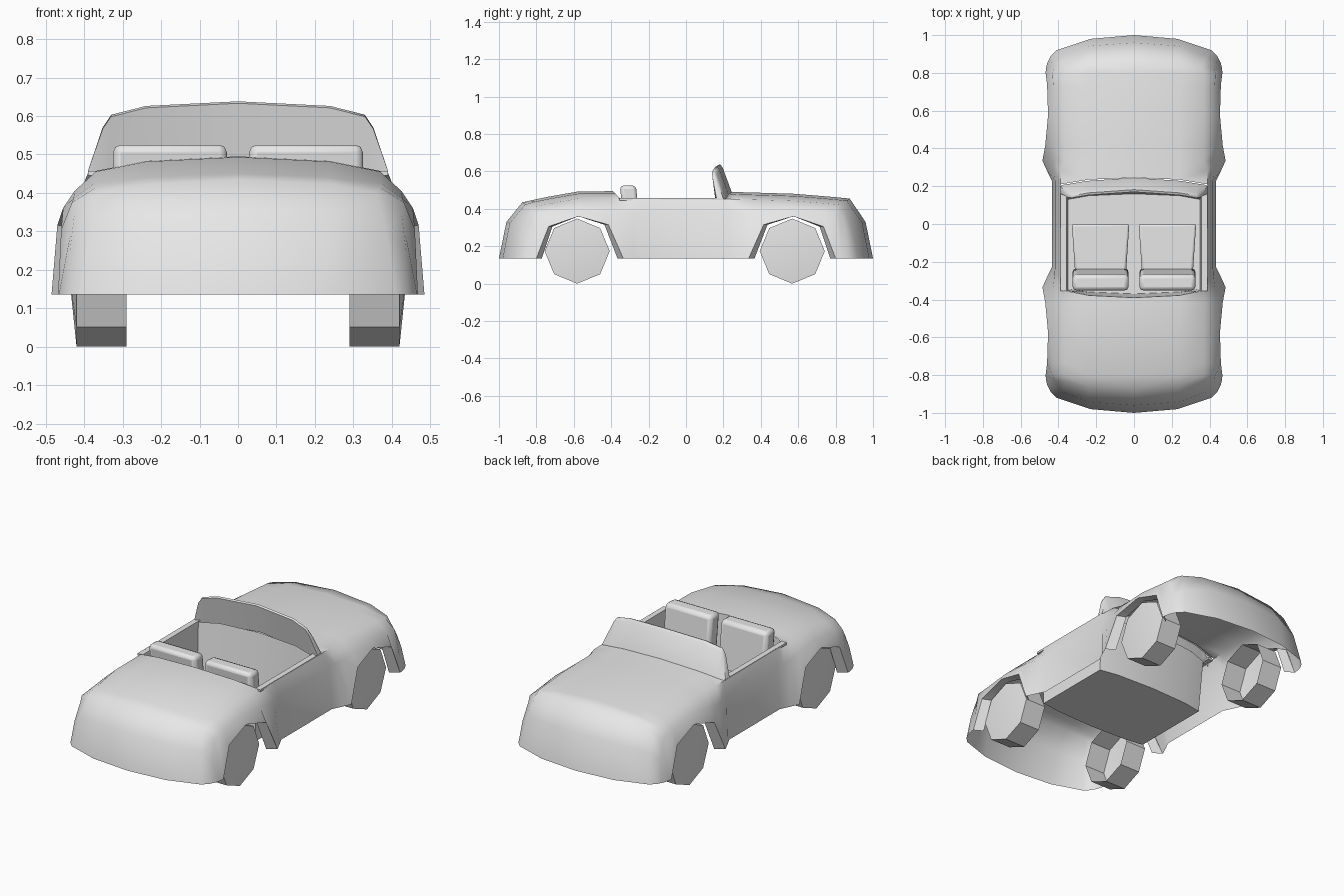
import bpy, bmesh, math

if "Cube" in bpy.data.objects:
    bpy.data.objects.remove(bpy.data.objects["Cube"])

grey = bpy.data.materials.new("plain grey")
grey.diffuse_color = (0.8, 0.8, 0.8, 1)
grey.use_nodes = True
grey.node_tree.nodes["Principled BSDF"].inputs["Base Color"].default_value = grey.diffuse_color


def finish(name, bm, mirror=True, angle=40, bevel=0):
    me = bpy.data.meshes.new(name)
    bm.to_mesh(me)
    bm.free()
    me.materials.append(grey)
    ob = bpy.data.objects.new(name, me)
    bpy.context.collection.objects.link(ob)
    bpy.ops.object.select_all(action='DESELECT')
    ob.select_set(True)
    bpy.context.view_layer.objects.active = ob
    bpy.ops.object.shade_smooth_by_angle(angle=math.radians(angle))
    if bevel:
        b = ob.modifiers.new("bevel", 'BEVEL')
        b.width, b.segments = bevel, 2
    if mirror:
        ob.modifiers.new("mirror", 'MIRROR')
    return ob


def loft(bm, rows, closed=False):
    """Quads between neighbouring rows of points; None leaves a gap."""
    v = [[bm.verts.new(p) if p else None for p in r] for r in rows]
    n = len(rows[0])
    for a, b in zip(v, v[1:]):
        for j in range(n if closed else n - 1):
            k = (j + 1) % n
            q = (a[j], a[k], b[k], b[j])
            if all(q):
                bm.faces.new(q)
    return v


def lerp_table(t, x):
    for (x0, y0), (x1, y1) in zip(t, t[1:]):
        if x <= x1:
            return y0 + (y1 - y0) * (x - x0) / (x1 - x0)
    return t[-1][1]


# Body shell: cross-sections along y, flared over the open wheel arches
# |y|, side x, side z, lower edge x, lower edge z
SIDE = [(0.23, .418, .375, .435, .135), (0.28, .422, .375, .46, .135),
        (0.335, .428, .375, .485, .135), (0.415, .430, .390, .470, .315),
        (0.575, .425, .405, .455, .360), (0.735, .428, .385, .460, .305),
        (0.80, .432, .375, .468, .135)]
REAR_TOP = [(.3, .495), (.6, .493), (.88, .435)]
FRONT_TOP = [(.2, .492), (.6, .48), (.88, .455)]


def side_row(s, y, x3, z3, x4, z4):
    zc = lerp_table(FRONT_TOP if s > 0 else REAR_TOP, y)
    ys = [y, y, y]
    top_open = s < 0 and y < .33          # cockpit has no deck
    if s < 0 and .33 < y < .34:
        ys = [.39, .378, .352]
    if s > 0 and y < .24:
        ys = [.245, .235, .21]
    p0 = None if top_open else (0, s * ys[0], zc)
    p1 = None if top_open else (.24, s * ys[1], zc - .012)
    x2 = .388 if y < .3 else .37
    row = [p0, p1, (x2, s * ys[2], zc - .038), (x3, s * y, z3), (x4, s * y, z4)]
    arch = y > .3
    yl = y + (.575 - y) * .13
    row.append((x4 - .05, s * yl, z4) if arch else None)   # arch lip
    return row


def end_rows(s):
    zt = .455 if s > 0 else .435
    e = [[(0, .875, zt), (.24, .86, zt - .012), (.36, .835, zt - .035),
          (.425, .82, .35), (.466, .825, .135)],
         [(0, .96, .33), (.24, .942, .325), (.385, .888, .30),
          (.437, .857, .25), (.46, .85, .135)],
         [(0, 1, .135), (.23, .98, .135), (.41, .92, .135),
          (.44, .89, .135), (.45, .872, .135)]]
    return [[(x, s * y, z) for x, y, z in r] + [None] for r in e]


bm = bmesh.new()
rear = [side_row(-1, *r) for r in SIDE] + end_rows(-1)
front = [side_row(1, *r) for r in SIDE] + end_rows(1)
loft(bm, rear[::-1] + front)
finish("body_shell", bm, angle=50)

# Cockpit tub with floor
bm = bmesh.new()
rim = [(0, -.39, .495), (.24, -.378, .483), (.36, -.352, .455),
       (.36, .155, .45), (.24, .18, .465), (0, .195, .47)]
low = [(0, -.37, .145), (.24, -.36, .145), (.35, -.345, .145),
       (.35, .13, .145), (.24, .15, .145), (0, .16, .145)]
v = loft(bm, [low, rim])
bm.faces.new(v[0])
bmesh.ops.reverse_faces(bm, faces=[f for f in bm.faces if len(f.verts) == 4])
for f in bm.faces:                       # walls face into the cockpit
    f.normal_update()
    c = f.calc_center_median()
    d = f.normal.z if len(f.verts) > 4 else -(f.normal.x * c.x + f.normal.y * (c.y + .1))
    if d < 0:
        f.normal_flip()
finish("cockpit_tub", bm, angle=50)


def block(bm, x, y0, y1, z0, z1, wf, wr, lean=0):
    """Box centred on x, half widths wf at the y1 end and wr at the y0 end."""
    low = [(x - wr, y0, z0), (x + wr, y0, z0), (x + wf, y1, z0), (x - wf, y1, z0)]
    top = [(a, b + lean, z1) for a, b, _ in low]
    v = loft(bm, [low, top], closed=True)
    bm.faces.new(v[0])
    bm.faces.new(v[1])
    bmesh.ops.recalc_face_normals(bm, faces=bm.faces)


# Door rims
bm = bmesh.new()
block(bm, .374, -.355, .2, .445, .457, .016, .016)
finish("door_rim", bm)

# Windscreen: thick curved panel; columns of (top x, top z, base x, base z)
cols = [(0, .638, 0, .488), (.24, .626, .25, .474), (.33, .603, .34, .455),
        (.352, .57, .372, .45), (.39, .458, .39, .445)]
bm = bmesh.new()
rows = []
for tx, tz, bx, bz in cols:
    bow = .036 * (tx / .35) ** 2
    f = min(1, (tz - .45) / .15)         # how far the column leans back
    rows.append([(bx, .245 - bow, bz), (tx, .245 - .05 * f - bow, tz - .015 * f),
                 (tx, .232 - .05 * f - bow, tz), (tx, .21 - .04 * f - bow, tz - .005 * f),
                 (bx, .205 - bow, bz - .02)])
loft(bm, rows)
bmesh.ops.reverse_faces(bm, faces=bm.faces)
for f in bm.faces:                       # outward from the panel's mid surface
    f.normal_update()
ref = max(bm.faces, key=lambda f: f.calc_center_median().z)
if ref.normal.z < 0:
    bmesh.ops.reverse_faces(bm, faces=bm.faces)
finish("windscreen", bm, angle=50)

# Seats
bm = bmesh.new()
block(bm, .177, -.30, 0, .145, .265, .152, .132)
finish("seat_cushion", bm, bevel=.012)
bm = bmesh.new()
block(bm, .177, -.318, -.232, .2, .525, .148, .148, lean=-.036)
finish("seat_back", bm, bevel=.02)

# Wheels: eight-sided, slightly domed outside, open inside
for name, cy in (("rear_wheel", -.582), ("front_wheel", .568)):
    bm = bmesh.new()
    ring = [(.174 * math.sin(k * math.pi / 4), .174 * math.cos(k * math.pi / 4))
            for k in range(8)]
    inner, outer = [[(x, cy + a, .174 + b) for a, b in ring] for x in (.29, .42)]
    v = loft(bm, [inner, outer], closed=True)
    hub = bm.verts.new((.438, cy, .174))
    for k in range(8):
        bm.faces.new((v[1][k], v[1][(k + 1) % 8], hub))
    bmesh.ops.recalc_face_normals(bm, faces=bm.faces)
    if sum(f.normal.x for f in bm.faces) < 0:
        bmesh.ops.reverse_faces(bm, faces=bm.faces)
    finish(name, bm, angle=30)
